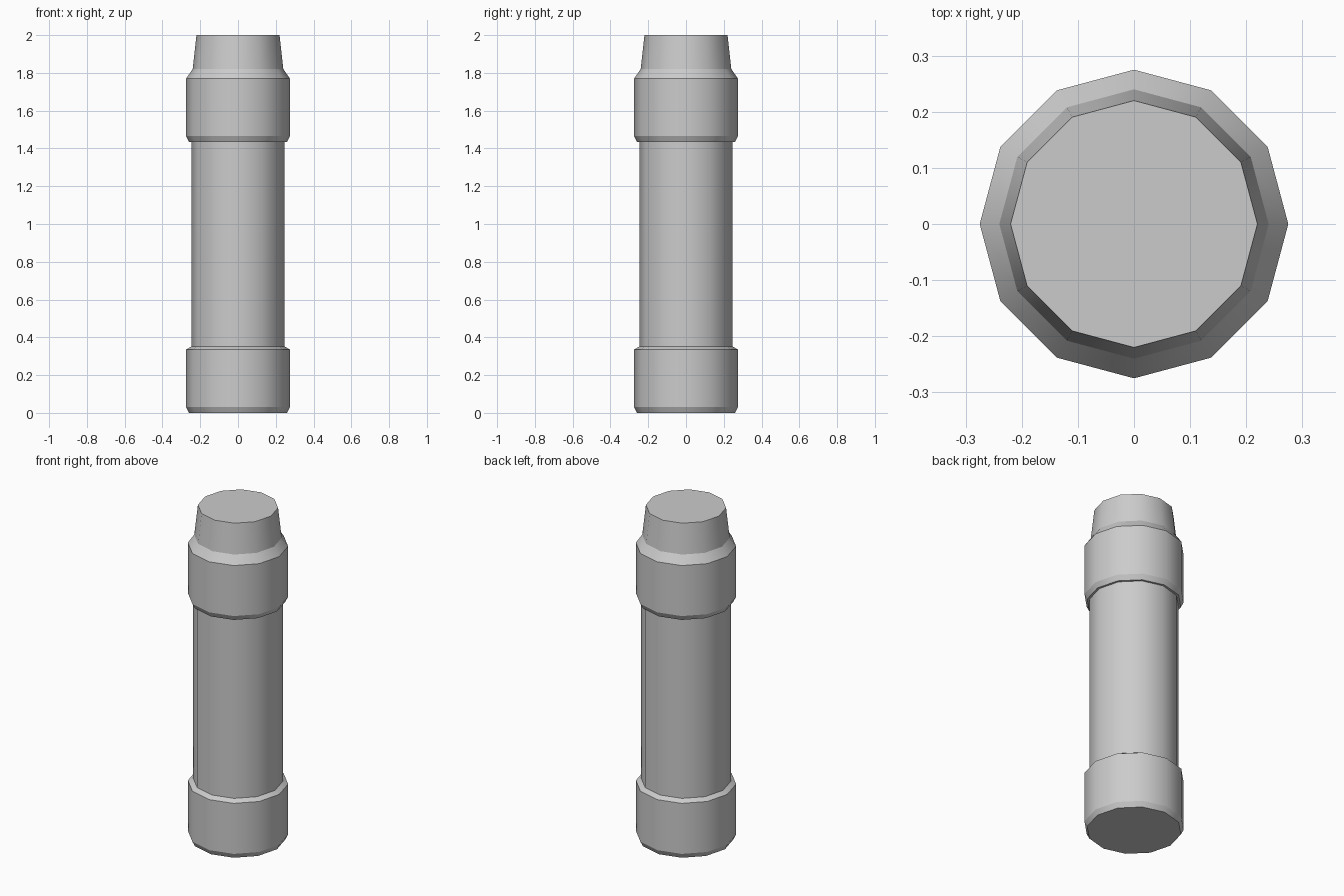
import bpy, bmesh, math

if "Cube" in bpy.data.objects:
    bpy.data.objects.remove(bpy.data.objects["Cube"])

SIDES = 12

grey = bpy.data.materials.new("plain_grey")
grey.diffuse_color = (0.6, 0.6, 0.6, 1)
grey.use_nodes = True
grey.node_tree.nodes["Principled BSDF"].inputs["Base Color"].default_value = grey.diffuse_color

# Profile as (radius, height), from the base to the top
profile = [
    (0.26, 0.0), (0.275, 0.03),            # bottom bevel of lower collar
    (0.275, 0.335), (0.247, 0.352),        # lower collar
    (0.247, 1.435),                        # shaft
    (0.26, 1.435), (0.275, 1.465),         # underside of upper collar
    (0.275, 1.77), (0.24, 1.82),           # upper collar and shoulder
    (0.22, 2.0),                           # tapered neck
]


def lathe(name, points, material):
    """Turn a profile round z, with flat caps and crisp rings."""
    bm = bmesh.new()
    rings = []
    for r, z in points:
        rings.append([bm.verts.new((r * math.cos(a), r * math.sin(a), z))
                      for a in (2 * math.pi * i / SIDES for i in range(SIDES))])
    for low, high in zip(rings, rings[1:]):
        for i in range(SIDES):
            j = (i + 1) % SIDES
            bm.faces.new((low[i], low[j], high[j], high[i])).smooth = True
    bm.faces.new(rings[0][::-1])
    bm.faces.new(rings[-1])
    # Horizontal rings stay sharp, the round sides stay smooth
    for e in bm.edges:
        if abs(e.verts[0].co.z - e.verts[1].co.z) < 1e-5:
            e.smooth = False
    mesh = bpy.data.meshes.new(name)
    bm.to_mesh(mesh)
    bm.free()
    mesh.materials.append(material)
    obj = bpy.data.objects.new(name, mesh)
    bpy.context.collection.objects.link(obj)
    return obj


lathe("collared_tube", profile, grey)
